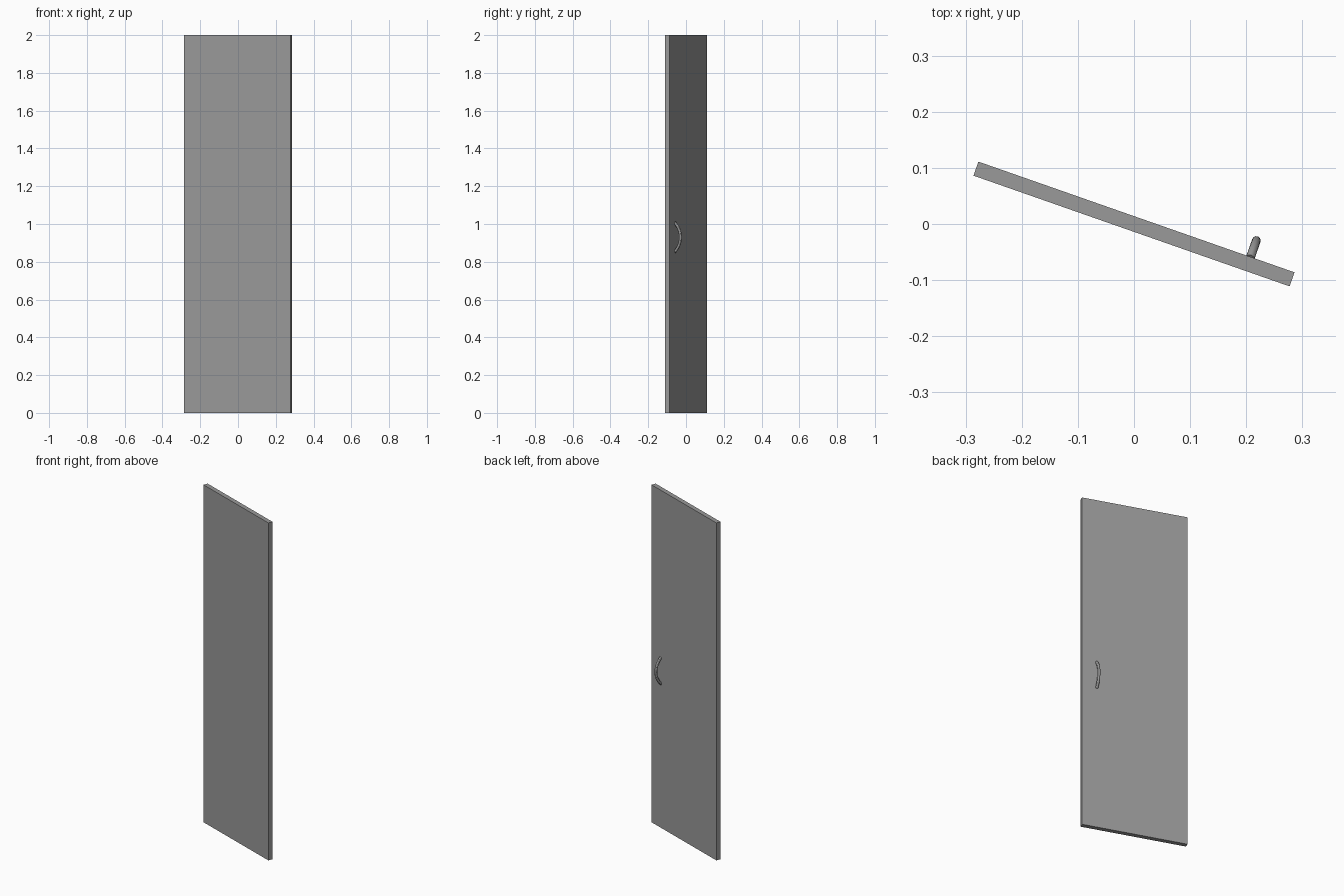
import bpy
import math

cube = bpy.data.objects.get("Cube")
if cube:
    bpy.data.objects.remove(cube, do_unlink=True)

WIDTH, THICK, HEIGHT = 0.597, 0.0265, 2.0
SWING = math.radians(-19.3)

grey = bpy.data.materials.new("door grey")
grey.use_nodes = True
colour = (0.32, 0.32, 0.32, 1)
grey.diffuse_color = colour
grey.node_tree.nodes["Principled BSDF"].inputs["Base Color"].default_value = colour

# Door panel, swung about the vertical axis
bpy.ops.mesh.primitive_cube_add(size=1, location=(0, 0, HEIGHT / 2))
panel = bpy.context.object
panel.name = "door_panel"
panel.scale = (WIDTH, THICK, HEIGHT)
bpy.ops.object.transform_apply(location=False, rotation=False, scale=True)
panel.rotation_euler.z = SWING
panel.data.materials.append(grey)

# Bowed pull handle on the back face, swept along an arc
HANDLE_X, HANDLE_Z = 0.2155, 0.93
TUBE, BOW, HALF = 0.0078, 0.031, 0.076
radius = (HALF ** 2 + BOW ** 2) / (2 * BOW)
reach = math.asin(HALF / radius) + 0.03
centre_y = THICK / 2 + BOW - radius

curve = bpy.data.curves.new("door_handle", "CURVE")
curve.dimensions = "3D"
curve.bevel_depth = TUBE
curve.bevel_resolution = 4
curve.use_fill_caps = True
steps = 20
spline = curve.splines.new("POLY")
spline.points.add(steps)
for i, point in enumerate(spline.points):
    a = reach * (2 * i / steps - 1)
    point.co = (HANDLE_X, centre_y + radius * math.cos(a),
                HANDLE_Z + radius * math.sin(a), 1)

handle = bpy.data.objects.new("door_handle", curve)
bpy.context.collection.objects.link(handle)
handle.rotation_euler.z = SWING
bpy.ops.object.select_all(action="DESELECT")
handle.select_set(True)
bpy.context.view_layer.objects.active = handle
bpy.ops.object.convert(target="MESH")
handle = bpy.context.object
handle.data.materials.clear()
handle.data.materials.append(grey)
bpy.ops.object.shade_smooth_by_angle()
